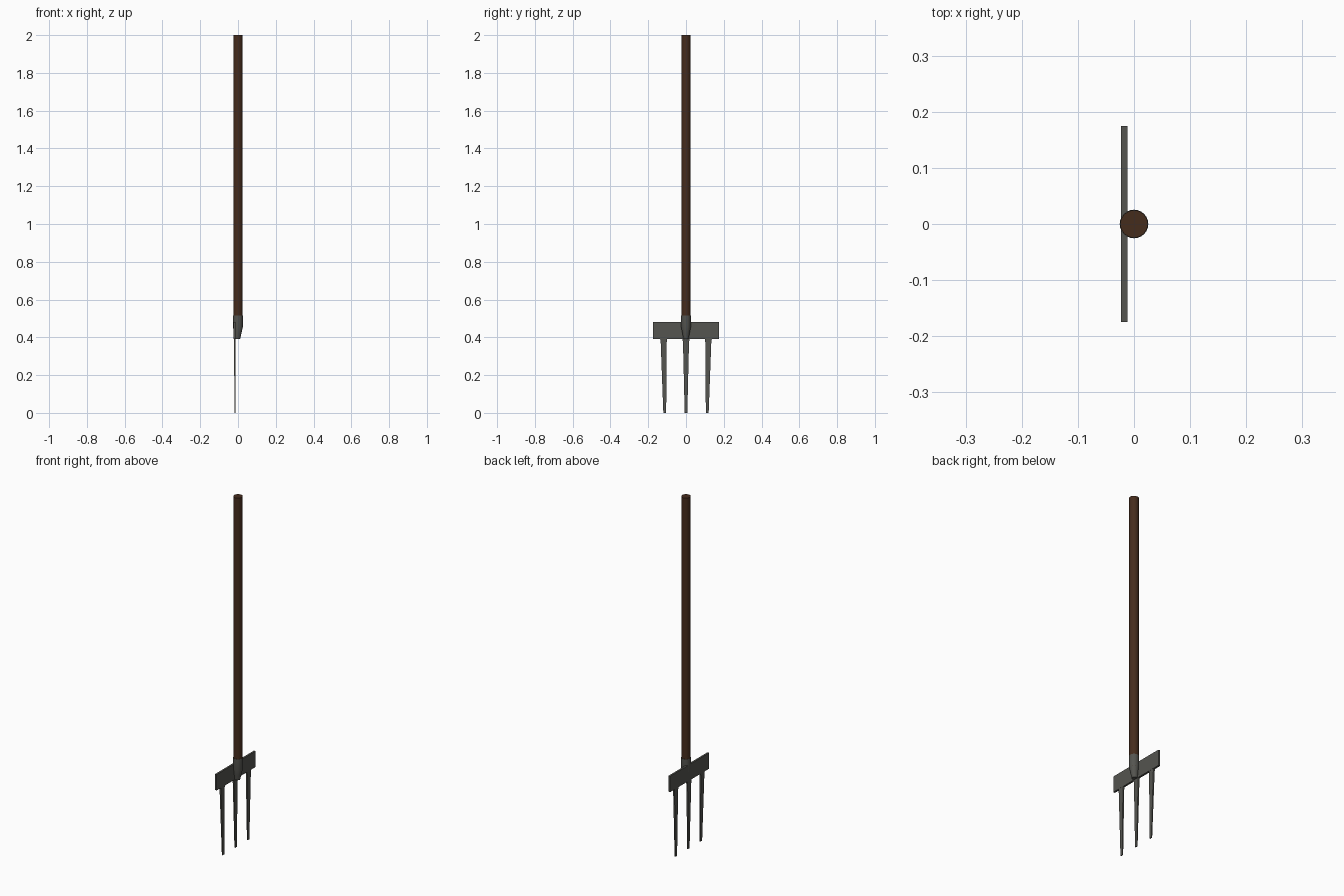
import bpy, bmesh, math

if "Cube" in bpy.data.objects:
    bpy.data.objects.remove(bpy.data.objects["Cube"])


def material(name, color):
    m = bpy.data.materials.new(name)
    m.diffuse_color = color
    m.use_nodes = True
    m.node_tree.nodes["Principled BSDF"].inputs["Base Color"].default_value = m.diffuse_color
    return m


wood = material("dark_wood", (0.06, 0.025, 0.012, 1))
steel = material("dark_steel", (0.09, 0.09, 0.08, 1))


def loft(name, rings, mat, smooth=True):
    """Skin a list of equal-length point rings and cap both ends."""
    bm = bmesh.new()
    loops = [[bm.verts.new(p) for p in ring] for ring in rings]
    n = len(loops[0])
    for a, b in zip(loops, loops[1:]):
        for i in range(n):
            j = (i + 1) % n
            bm.faces.new((a[i], a[j], b[j], b[i]))
    bm.faces.new(loops[0])
    bm.faces.new(loops[-1])
    bmesh.ops.recalc_face_normals(bm, faces=bm.faces)
    mesh = bpy.data.meshes.new(name)
    bm.to_mesh(mesh)
    bm.free()
    ob = bpy.data.objects.new(name, mesh)
    bpy.context.collection.objects.link(ob)
    mesh.materials.append(mat)
    if smooth:
        bpy.ops.object.select_all(action='DESELECT')
        ob.select_set(True)
        bpy.context.view_layer.objects.active = ob
        bpy.ops.object.shade_smooth_by_angle(angle=math.radians(30))
    return ob


def circle(cx, rx, ry, z, n=24):
    return [(cx + rx * math.cos(2 * math.pi * i / n),
             ry * math.sin(2 * math.pi * i / n), z) for i in range(n)]


def rect(x0, x1, y0, y1, z):
    return [(x0, y0, z), (x1, y0, z), (x1, y1, z), (x0, y1, z)]


# Wooden shaft
loft("shaft", [circle(0, .0245, .0245, .45), circle(0, .0245, .0245, 2.0)], wood)

# Steel socket, tapering towards the plate
loft("socket", [circle(-.005, .016, .014, .39),
                circle(-.003, .021, .019, .42),
                circle(0, .0255, .0255, .455),
                circle(0, .0255, .0255, .515)], steel)

# Cross plate
loft("cross_plate", [rect(-.023, -.012, -.175, .175, z) for z in (.39, .48)],
     steel, smooth=False)

# Tines: blunt tips, small flare under the plate; outer ones lean on the inner edge
tines = {"left_tine": (-.12, -.105, -.134, -.102),
         "middle_tine": (-.007, .007, -.016, .016),
         "right_tine": (.105, .12, .102, .134)}
for name, (b0, b1, t0, t1) in tines.items():
    loft(name, [rect(-.0175, -.0125, b0, b1, 0),
                rect(-.022, -.013, t0, t1, .375),
                rect(-.0225, -.0125, t0 - .003, t1 + .003, .392)],
         steel, smooth=False)
